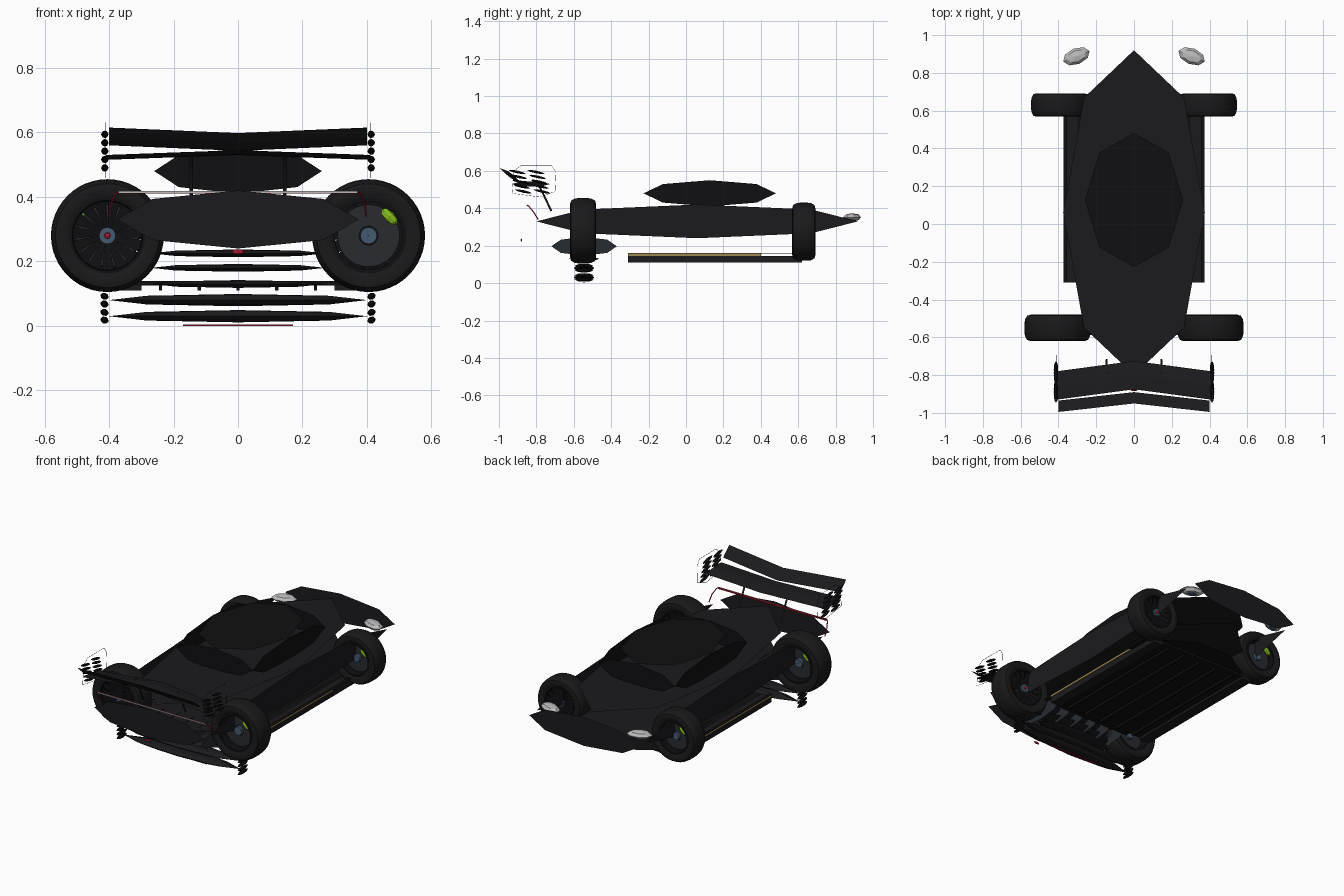
import bpy, bmesh
from math import sin, cos, pi, radians
from mathutils import Matrix, Vector, Euler

if "Cube" in bpy.data.objects:
    bpy.data.objects.remove(bpy.data.objects["Cube"])


def mat(name, r, g, b):
    m = bpy.data.materials.new(name)
    m.diffuse_color = (r, g, b, 1)
    m.use_nodes = True
    m.node_tree.nodes["Principled BSDF"].inputs["Base Color"].default_value = m.diffuse_color
    return m


BODY = mat("body_black", .011, .011, .013)
DARK = mat("carbon", .005, .005, .006)
RUBBER = mat("rubber", .01, .01, .011)
METAL = mat("disc_metal", .022, .024, .03)
FIN = mat("fin_grey", .02, .024, .03)
BLUE = mat("hub_blue", .06, .1, .16)
RED = mat("red_lamp", .45, .01, .03)
GREEN = mat("caliper_green", .22, .5, .01)
GOLD = mat("gold_trim", .35, .25, .08)
GLASS = mat("lamp_glass", .5, .5, .5)


def finish(name, bm, m, smooth=False):
    bmesh.ops.recalc_face_normals(bm, faces=bm.faces)
    me = bpy.data.meshes.new(name)
    bm.to_mesh(me)
    bm.free()
    me.materials.append(m)
    ob = bpy.data.objects.new(name, me)
    bpy.context.collection.objects.link(ob)
    if smooth:
        bpy.context.view_layer.objects.active = ob
        ob.select_set(True)
        bpy.ops.object.shade_smooth_by_angle(angle=radians(40))
        ob.select_set(False)
    return ob


def blob(name, loc, rad, m, rot=(0, 0, 0), seg=8, rings=4):
    """Low-poly faceted ellipsoid."""
    bm = bmesh.new()
    bmesh.ops.create_uvsphere(bm, u_segments=seg, v_segments=rings, radius=1)
    bm.transform(Matrix.LocRotScale(Vector(loc), Euler(rot), Vector(rad)))
    return finish(name, bm, m)


def box(name, lo, hi, m):
    bm = bmesh.new()
    bmesh.ops.create_cube(bm, size=1)
    lo, hi = Vector(lo), Vector(hi)
    bm.transform(Matrix.LocRotScale((lo + hi) / 2, None, hi - lo))
    return finish(name, bm, m)


def sheet(name, pts, m):
    """Single flat polygon."""
    bm = bmesh.new()
    bm.faces.new([bm.verts.new(p) for p in pts])
    return finish(name, bm, m)


def octagon(name, axis, loc, rad, m):
    """Flat eight-sided panel facing the given axis."""
    u, v = [i for i in range(3) if i != axis]
    pts = []
    for k in range(8):
        p = list(loc)
        p[u] += rad[u] * cos(k * pi / 4)
        p[v] += rad[v] * sin(k * pi / 4)
        pts.append(p)
    return sheet(name, pts, m)


def shell(name, c, r, y0, y1, m, bottom=True):
    """Open shell of flat panels: roof, floor, two sides, two ends."""
    octagon(name + "_top", 2, (c[0], c[1], c[2] + r[2]), r, m)
    if bottom:
        octagon(name + "_bottom", 2, (c[0], c[1], c[2] - r[2]), r, m)
    for s in (-1, 1):
        octagon(name + "_side", 0, (c[0] + s * r[0], c[1], c[2]), r, m)
    for y in (y0, y1):
        octagon(name + "_end", 1, (c[0], y, c[2]), r, m)


def loft(name, sections, m):
    """Closed solid through equal-length rings."""
    bm = bmesh.new()
    rings = [[bm.verts.new(p) for p in s] for s in sections]
    n = len(rings[0])
    for a, b in zip(rings, rings[1:]):
        for i in range(n):
            bm.faces.new((a[i], a[(i + 1) % n], b[(i + 1) % n], b[i]))
    bm.faces.new(rings[0])
    bm.faces.new(rings[-1])
    return finish(name, bm, m)


def lathe(name, prof, loc, d, m, seg=48):
    """Closed profile of (radius, offset) turned about the y axis."""
    bm = bmesh.new()
    rings = [[bm.verts.new((loc[0] + r * cos(2 * pi * k / seg), loc[1] + d * o,
                            loc[2] + r * sin(2 * pi * k / seg))) for r, o in prof] for k in range(seg)]
    n = len(prof)
    for k in range(seg):
        a, b = rings[k], rings[(k + 1) % seg]
        for i in range(n):
            bm.faces.new((a[i], a[(i + 1) % n], b[(i + 1) % n], b[i]))
    return finish(name, bm, m, True)


def tube(name, pts, r, m, cyclic=False):
    cu = bpy.data.curves.new(name, 'CURVE')
    cu.dimensions = '3D'
    cu.bevel_depth = r
    cu.bevel_resolution = 1
    sp = cu.splines.new('POLY')
    sp.points.add(len(pts) - 1)
    for p, c in zip(sp.points, pts):
        p.co = (*c, 1)
    sp.use_cyclic_u = cyclic
    cu.materials.append(m)
    ob = bpy.data.objects.new(name, cu)
    bpy.context.collection.objects.link(ob)


# Hull and canopy as flat-panel shells
shell("hull", (0, .06, .33), (.375, .86, .09), -.87, .998, BODY)
shell("canopy", (0, .127, .48), (.26, .354, .07), -.227, .481, DARK, False)

# Floor, skirts and trim
box("floor", (-.33, -.31, .125), (.33, .62, .14), DARK)
sheet("splitter", [(-.25, -.37, .147), (.25, -.37, .147), (.3, .62, .147), (.12, .73, .147),
                   (-.12, .73, .147), (-.3, .62, .147)], DARK)
for i in range(5):
    x = -.24 + .12 * i
    box("floor_strake", (x - .005, -.3, .11), (x + .005, .6, .126), DARK)
for s in (-1, 1):
    a, b = sorted((s * .30, s * .368))
    box("side_skirt", (a, -.31, .11), (b, .62, .145), BODY)
    a, b = sorted((s * .355, s * .373))
    box("gold_strip", (a, -.31, .146), (b, .4, .157), GOLD)
    box("skirt_cap", (a, -.31, .157), (b, .62, .16), DARK)


# Wheels (turned so their axles run along y)
def wheel(x, y, z, R, hw):
    d = 1 if x > 0 else -1
    c = (x, y, z)
    ri = R * .67
    lathe("tyre", [(ri, -hw * .85), (R * .8, -hw), (R * .92, -hw * .92), (R * .985, -hw * .62), (R, -hw * .3),
                   (R, hw * .3), (R * .985, hw * .62), (R * .92, hw * .92), (R * .8, hw), (ri, hw * .85)], c, d, RUBBER)
    lathe("rim", [(ri, -hw * .87), (ri, hw * .87), (ri * .93, hw * .87), (ri * .9, hw * .6),
                  (ri * .9, -hw * .87)], c, d, DARK)
    lathe("brake_disc", [(ri * .25, -.008), (ri * .82, -.008), (ri * .82, .008), (ri * .25, .008)],
          (x, y - d * .01, z), d, METAL)
    lathe("hub", [(.001, -.03), (ri * .22, -.03), (ri * .22, hw * .7), (.001, hw * .7)], c, d, BLUE, 16)
    blob("hub_cap", (x, y + d * hw * .72, z), (.01, .006, .01), RED)
    bm = bmesh.new()                                   # curved fan spokes
    for k in range(15):
        t = 2 * pi * k / 15
        vs = []
        for r, o in ((.2, -.2), (.95, -.06), (.95, .3), (.2, .25)):
            vs.append(bm.verts.new((x + ri * r * cos(t + o), y + d * hw * (.45 + .25 * r), z + ri * r * sin(t + o))))
        bm.faces.new(vs)
    finish("spokes", bm, DARK)
    blob("caliper", (x + d * ri * .55, y - d * hw * .6, z + ri * .5), (.034, .012, .017), GREEN,
         (0, d * radians(45), 0))


for s in (-1, 1):
    wheel(s * .405, -.55, .28, .175, .07)
    wheel(s * .39, .63, .275, .155, .062)


# Rear wing: swept, V-shaped planes
def plane_section(x, y0, z0, y1, z1, t):
    return [(x, y0, z0), (x, (y0 + y1) / 2, (z0 + z1) / 2 + t), (x, y1, z1), (x, (y0 + y1) / 2, (z0 + z1) / 2 - t)]


loft("wing_flap", [plane_section(x, y - .06, z, y, z - .055, .003) for x, y, z in
                   ((-.4, -.935, .615), (0, -.89, .598), (.4, -.935, .615))], BODY)
loft("wing_main", [plane_section(x, y - .15, z, y, z - .015, .006) for x, y, z in
                   ((-.41, -.78, .53), (0, -.725, .545), (.41, -.78, .53))], BODY)
for s in (-1, 1):
    tube("wing_pylon", [(s * .145, -.82, .53), (s * .145, -.79, .53), (s * .145, -.76, .47), (s * .145, -.72, .385)],
         .006, BODY)
    x = s * .412
    tube("endplate_edge", [(x, -.93, .48), (x, -.92, .6), (x, -.88, .63), (x, -.72, .63), (x, -.695, .59),
                           (x, -.7, .49), (x, -.78, .46)], .001, DARK, True)
    for i in range(5):
        for j in range(2):
            blob("endplate_louvre", (s * .413, -.87 + .1 * j - .008 * i, .49 + .026 * i), (.012, .046, .007), DARK,
                 (radians(-12), 0, 0))
    # Tail lamp ends and low winglets
    tube("tail_lamp_end", [(s * .37, -.85, .415), (s * .38, -.84, .41), (s * .393, -.815, .38), (s * .397, -.79, .34)],
         .003, RED)
    for z in (.03, .08):
        for q in (-.012, .012):
            blob("winglet", (s * .414, -.545, z + q), (.013, .05, .011), DARK, (0, s * -.4, 0))
    # Headlamps
    blob("headlamp", (s * .305, .888, .352), (.075, .043, .022), GLASS, (0, 0, s * radians(-22)))
    blob("headlamp_core", (s * .305, .888, .342), (.045, .025, .014), BLUE, (0, 0, s * radians(-22)))

# Tail lamps
box("lamp_bar_lens", (-.37, -.85, .412), (.37, -.847, .419), GLASS)
box("tail_lamp_bar", (-.37, -.847, .41), (.37, -.841, .418), RED)
blob("fog_lamp", (0, -.88, .23), (.02, .004, .008), RED)

# Diffuser: stacked slats and upright fins
for z in (.03, .08):
    blob("diffuser_slat", (0, -.545, z), (.4, .055, .019), BODY)
for z in (.13, .18, .225):
    blob("diffuser_upper_slat", (0, -.545, z), (.27, .08, .012), BODY)
for i in range(6):
    octagon("diffuser_fin", 0, (-.25 + .1 * i, -.545, .197), (0, .175, .05), FIN)
box("low_reflector", (-.17, -.55, 0), (.17, -.54, .004), RED)
